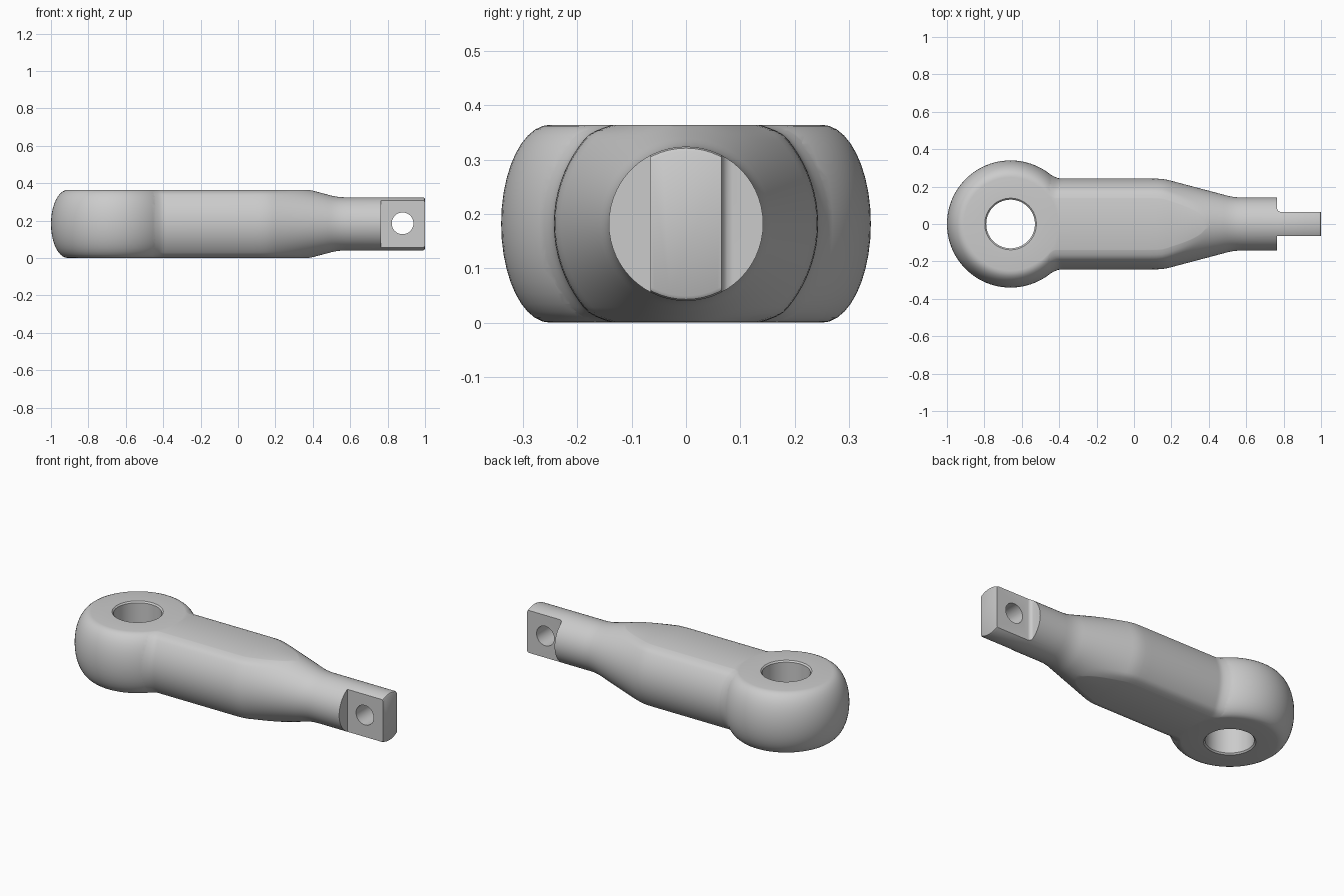
import bpy, bmesh
from math import sin, cos, pi, sqrt

if "Cube" in bpy.data.objects:
    bpy.data.objects.remove(bpy.data.objects["Cube"])

C, H = 0.182, 0.182          # mid height and half height
EYE_X = -0.66


def make_object(name, bm):
    bmesh.ops.remove_doubles(bm, verts=bm.verts, dist=0.0004)
    bmesh.ops.recalc_face_normals(bm, faces=bm.faces)
    mesh = bpy.data.meshes.new(name)
    bm.to_mesh(mesh)
    bm.free()
    ob = bpy.data.objects.new(name, mesh)
    bpy.context.collection.objects.link(ob)
    return ob


def skin(rings, closed):
    """Join rings of points with quads; cap the ends unless the rings loop."""
    bm = bmesh.new()
    vr = [[bm.verts.new(p) for p in r] for r in rings]
    n, m = len(vr[0]), len(vr)
    for i in range(m if closed else m - 1):
        a, b = vr[i], vr[(i + 1) % m]
        for j in range(n):
            k = (j + 1) % n
            bm.faces.new((a[j], a[k], b[k], b[j]))
    if not closed:
        bm.faces.new(vr[0])
        bm.faces.new(vr[-1])
    return bm


def boolean(target, tool, operation):
    mod = target.modifiers.new(operation.title(), 'BOOLEAN')
    mod.operation, mod.solver, mod.object = operation, 'EXACT', tool
    bpy.context.view_layer.objects.active = target
    bpy.ops.object.modifier_apply(modifier=mod.name)
    bpy.data.objects.remove(tool)


def eye_radius(z):
    v = min(1, abs(z - C) / H)
    return 0.25 + 0.09 * sqrt(1 - v * v)


# Eye: barrel-sided ring turned around a vertical axis
outer = [(eye_radius(C + H * sin(a)), C + H * sin(a))
         for a in (-pi / 2 + pi * i / 20 for i in range(21))]
bore = [(0.138, 2 * H), (0.13, 2 * H - 0.008), (0.13, 0.008), (0.138, 0)]
profile = outer + bore
rings = []
for i in range(96):
    a = 2 * pi * i / 96
    rings.append([(EYE_X + r * cos(a), r * sin(a), z) for r, z in profile])
eye = make_object("rod_eye", skin(rings, True))


# Shank: round bar with flattened top and bottom, tapering to a round neck
def half_width(x, r, s, d):
    """Half width at relative height s, blended into the eye with a fillet."""
    z = d * s
    soft = 0.025 * max(0, min(1, (r - H) / 0.05))
    y = sqrt(max(0, r * r - z * z)) - soft * max(0, (abs(s) - 0.88) / 0.12) ** 2
    e = sqrt(max(0, (eye_radius(C + z) - 0.002) ** 2 - (x - EYE_X) ** 2))
    if x > -0.3:
        return max(0, y)
    k = 0.04
    h = max(0, k - abs(y - e)) / k
    return max(y, e) + h * h * k / 4


stations = [(-0.5 + 0.01 * i, 0.243) for i in range(16)]
stations += [(0.08, 0.243), (0.12, 0.2425), (0.15, 0.241), (0.18, 0.236)]
stations += [(0.18 + 0.02 * i, 0.236 - 0.0053 * i) for i in range(1, 16)]
stations += [(0.50, 0.151), (0.525, 0.146), (0.55, 0.143), (0.58, 0.142),
             (0.77, 0.142), (0.988, 0.142), (0.996, 0.139), (1.0, 0.133)]
N = 28
rings = []
for x, r in stations:
    d = min(H - 0.0008, r)
    side = []
    for i in range(N + 1):
        s = sin(-pi / 2 + pi * i / N)
        side.append((half_width(x, r, s, d), C + d * s))
    rings.append([(x, y, z) for y, z in side] + [(x, -y, z) for y, z in reversed(side)])
shank = make_object("rod_shank", skin(rings, False))

# Tongue: cut flats on both sides of the neck, with a rounded shoulder
for sgn in (1, -1):
    bm = bmesh.new()
    bmesh.ops.create_cube(bm, size=1)
    for v in bm.verts:
        v.co = (0.765 if v.co.x < 0 else 1.2,
                sgn * (0.065 if v.co.y < 0 else 0.4), C + v.co.z * 0.6)
    edges = [e for e in bm.edges
             if all(abs(v.co.x - 0.765) < 1e-4 and abs(abs(v.co.y) - 0.065) < 1e-4
                    for v in e.verts)]
    bmesh.ops.bevel(bm, geom=edges, offset=0.02, segments=5, profile=0.5,
                    affect='EDGES')
    boolean(shank, make_object("flat_cutter", bm), 'DIFFERENCE')

# Pin hole through the tongue
rings = [[(0.88 + 0.058 * cos(2 * pi * i / 48), y, C + 0.003 + 0.058 * sin(2 * pi * i / 48))
          for i in range(48)] for y in (-0.3, 0.3)]
boolean(shank, make_object("pin_hole_cutter", skin(rings, False)), 'DIFFERENCE')

# Join eye and shank into one smooth body
boolean(eye, shank, 'UNION')
eye.name = "link_rod"
bpy.ops.object.select_all(action='DESELECT')
eye.select_set(True)
bpy.context.view_layer.objects.active = eye
bpy.ops.object.shade_smooth_by_angle(angle=0.6)
